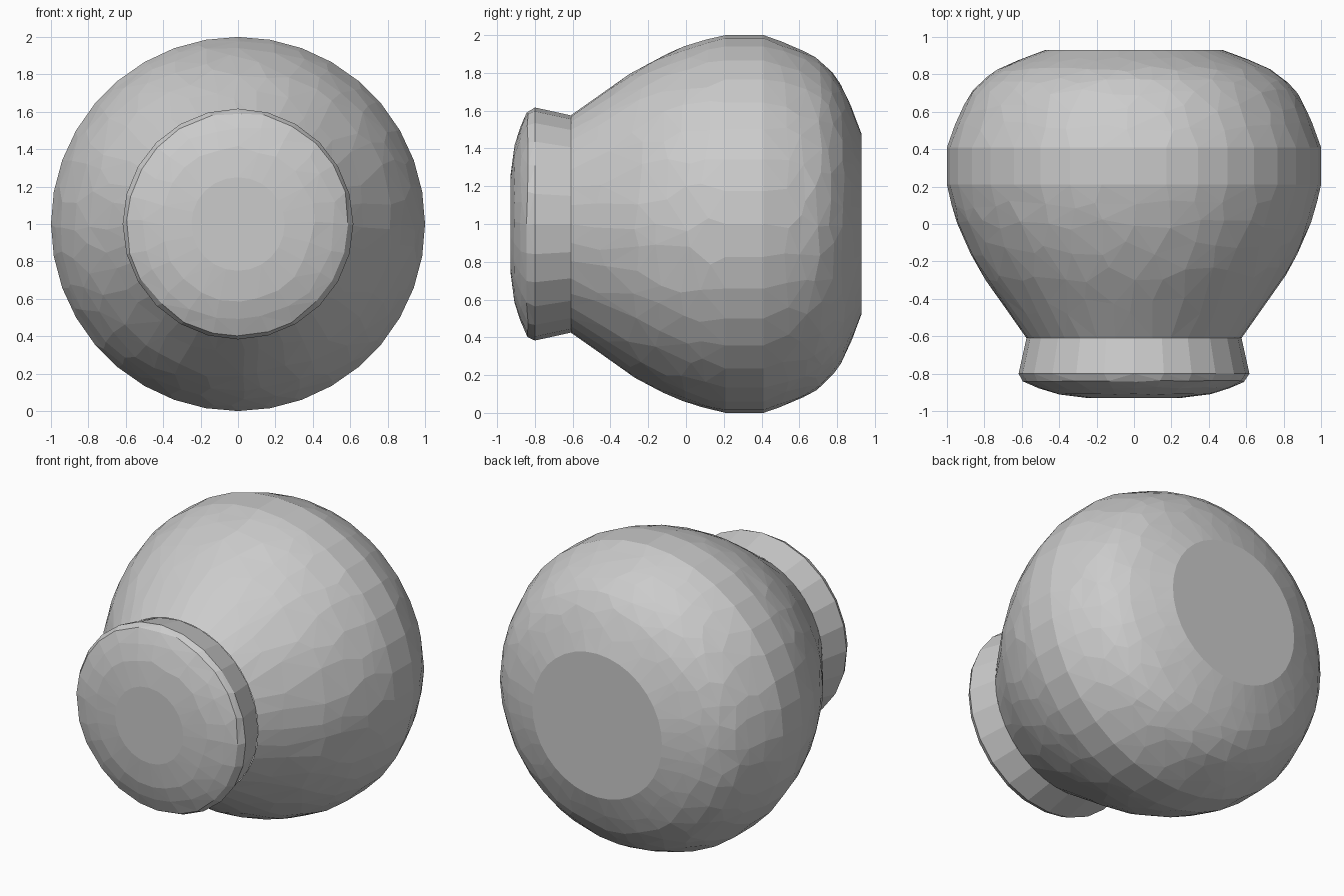
import bpy, bmesh, math, random

if "Cube" in bpy.data.objects:
    bpy.data.objects.remove(bpy.data.objects["Cube"])

random.seed(4)
AXIS_Z = 1.0


def radius_at(profile, y):
    for (y0, r0), (y1, r1) in zip(profile, profile[1:]):
        if y0 <= y <= y1:
            return r0 + (r1 - r0) * (y - y0) / (y1 - y0)
    return profile[-1][1]


def lathe(name, profile, sides, jitter=0.0, start_cap=False, end_cap=False):
    """Revolve (y, radius) points about the lying axis; jitter slides points along the surface."""
    bm = bmesh.new()
    rings = []
    for i, (y, r) in enumerate(profile):
        inner = 0 < i < len(profile) - 1
        ring = []
        for k in range(sides):
            a = 2 * math.pi * k / sides
            yy, rr = y, r
            if jitter and inner and r < 0.995:
                a += random.uniform(-jitter, jitter) * 2 * math.pi / sides
                gap = min(y - profile[i - 1][0], profile[i + 1][0] - y)
                yy = y + random.uniform(-jitter, jitter) * gap
                rr = radius_at(profile, yy)
            ring.append(bm.verts.new((rr * math.cos(a), yy, AXIS_Z + rr * math.sin(a))))
        rings.append(ring)
    for a, b in zip(rings, rings[1:]):
        for k in range(sides):
            n = (k + 1) % sides
            bm.faces.new((a[k], a[n], b[n], b[k]))
    if start_cap:
        bm.faces.new(rings[0])
    if end_cap:
        bm.faces.new(rings[-1])
    bmesh.ops.recalc_face_normals(bm, faces=bm.faces)
    # Open tubes need their normals checked against the axis
    f = bm.faces[0]
    c = f.calc_center_median()
    if f.normal.x * c.x + f.normal.z * (c.z - AXIS_Z) < 0:
        bmesh.ops.reverse_faces(bm, faces=bm.faces)
    if jitter:
        bmesh.ops.triangulate(bm, faces=[f for f in bm.faces if len(f.verts) == 4])
    mesh = bpy.data.meshes.new(name)
    bm.to_mesh(mesh)
    bm.free()
    ob = bpy.data.objects.new(name, mesh)
    bpy.context.collection.objects.link(ob)
    return ob


# Bulging pot body with a flat base facing the back
body = [(-0.61, 0.575), (-0.44, 0.695), (-0.27, 0.815), (-0.13, 0.89), (0.0, 0.945),
        (0.10, 0.975), (0.21, 1.0), (0.31, 1.0), (0.41, 1.0), (0.52, 0.962), (0.62, 0.918),
        (0.70, 0.875), (0.77, 0.81), (0.83, 0.725), (0.88, 0.61), (0.93, 0.475)]
lathe("pot_body", body, 36, jitter=0.3, end_cap=True)

# Flared neck
lathe("pot_neck", [(-0.61, 0.575), (-0.80, 0.617)], 24)

# Shallow domed lid closing the mouth
lid = [(-0.93, 0.25), (-0.91, 0.41), (-0.875, 0.52), (-0.84, 0.598), (-0.80, 0.617)]
lathe("pot_lid", lid, 24, jitter=0.15, start_cap=True)
